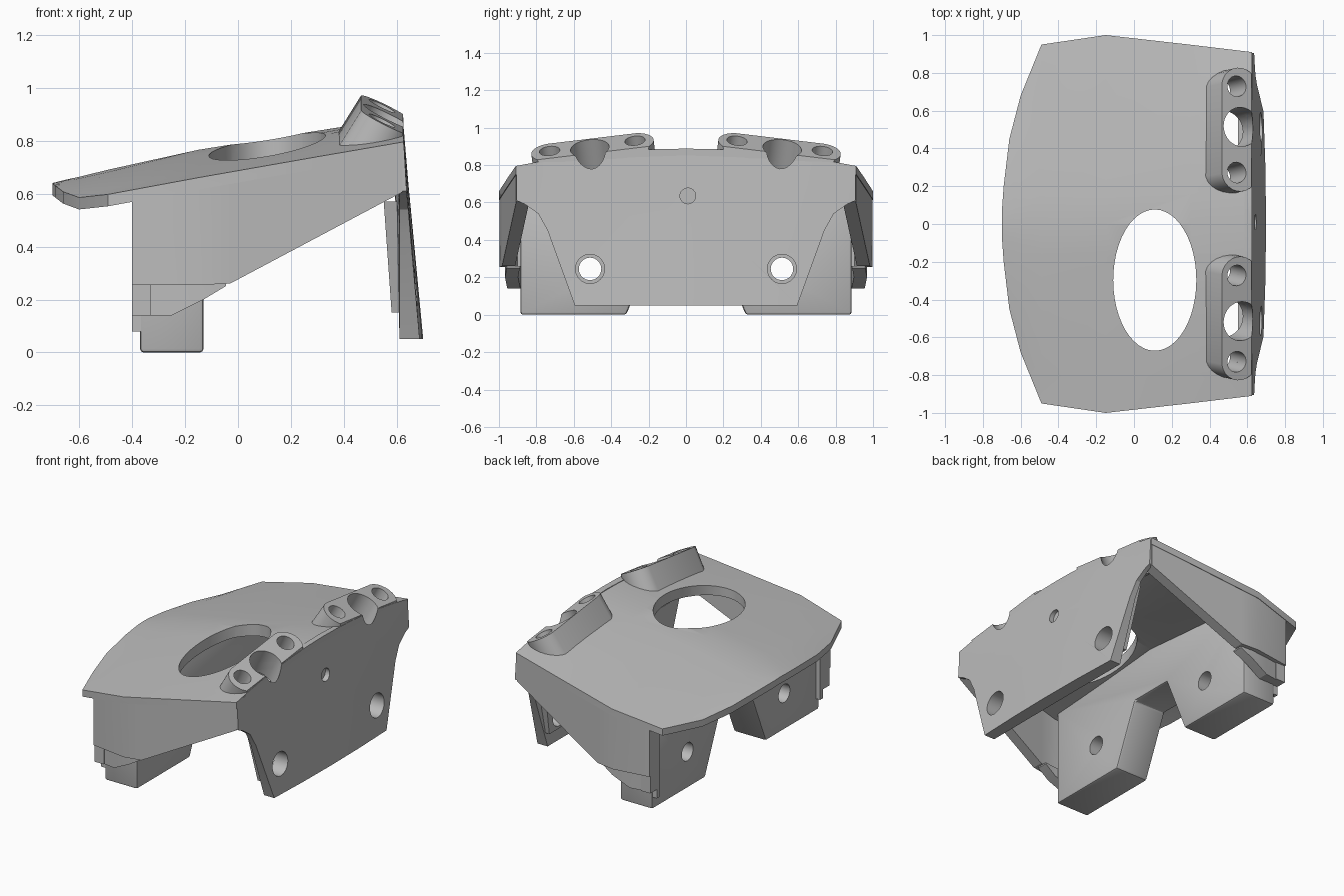
import bpy, bmesh, math
from mathutils import Vector

if "Cube" in bpy.data.objects:
    bpy.data.objects.remove(bpy.data.objects["Cube"])

grey = bpy.data.materials.new("plain_grey")
grey.use_nodes = True
grey.diffuse_color = (0.5, 0.5, 0.5, 1)
grey.node_tree.nodes["Principled BSDF"].inputs["Base Color"].default_value = (0.5, 0.5, 0.5, 1)


def loft(name, sections, clip_x=None):
    """Closed solid through equal-length loops of points."""
    bm = bmesh.new()
    rings = [[bm.verts.new(p) for p in s] for s in sections]
    n = len(rings[0])
    for a, b in zip(rings, rings[1:]):
        for i in range(n):
            j = (i + 1) % n
            bm.faces.new((a[i], a[j], b[j], b[i]))
    bm.faces.new(rings[0])
    bm.faces.new(rings[-1])
    if clip_x is not None:
        cut = bmesh.ops.bisect_plane(bm, geom=bm.verts[:] + bm.edges[:] + bm.faces[:],
                                     plane_co=(clip_x, 0, 0), plane_no=(1, 0, 0), clear_outer=True)
        edges = [e for e in cut["geom_cut"] if isinstance(e, bmesh.types.BMEdge)]
        bmesh.ops.holes_fill(bm, edges=edges, sides=0)
    bmesh.ops.recalc_face_normals(bm, faces=bm.faces)
    me = bpy.data.meshes.new(name)
    bm.to_mesh(me)
    bm.free()
    me.materials.append(grey)
    ob = bpy.data.objects.new(name, me)
    bpy.context.collection.objects.link(ob)
    return ob


def rod(name, p0, p1, rx, u=(0, 1, 0), v=(0, 0, 1), ry=None, steps=32):
    u, v, ry = Vector(u), Vector(v), ry or rx
    ts = [2 * math.pi * i / steps for i in range(steps)]
    return loft(name, [[Vector(p) + u * (rx * math.cos(t)) + v * (ry * math.sin(t)) for t in ts]
                       for p in (p0, p1)])


def cut(ob, cutters):
    bpy.context.view_layer.objects.active = ob
    for c in cutters:
        m = ob.modifiers.new("hole", "BOOLEAN")
        m.operation, m.solver, m.object = "DIFFERENCE", "EXACT", c
        bpy.ops.object.modifier_apply(modifier=m.name)


def lerp(table, x, k):
    for a, b in zip(table, table[1:]):
        if x <= b[0]:
            t = max(0, (x - a[0]) / (b[0] - a[0]))
            return a[k] + (b[k] - a[k]) * t
    return table[-1][k]


def mirrored(half):
    """Complete a (y, z) half profile across y = 0."""
    return half + [(-y, z) for y, z in reversed(half)]


# Roof: x, half width, ridge height, edge height, crown exponent
ROOF = [(-0.70, 0.06, 0.64, 0.638, 1.5), (-0.69, 0.2, 0.642, 0.63, 1.5),
        (-0.66, 0.45, 0.65, 0.607, 1.5), (-0.6, 0.68, 0.663, 0.585, 1.4),
        (-0.49, 0.95, 0.69, 0.597, 1.3), (-0.15, 1.0, 0.765, 0.66, 1.05),
        (0.3, 0.949, 0.837, 0.739, 1.25), (0.625, 0.91, 0.888, 0.795, 2)]
steps = [i / 6 for i in range(-6, 7)]
roof_sections = []
for x, w, c, e, k in ROOF:
    top = [Vector((x, w * s, e + (c - e) * (1 - abs(s) ** k))) for s in steps]
    extra = 0.03 if -0.3 < x < 0.6 else 0
    under = [p - Vector((0, 0, 0.045 + extra * (1 - s * s))) for p, s in zip(top, steps)]
    roof_sections.append(top + under[::-1])
roof = loft("roof", roof_sections)

# Side walls with a slightly inset lower skirt
BOTTOM = [(-0.4, 0.14), (-0.25, 0.14), (-0.13, 0.2), (-0.03, 0.26), (0.62, 0.605)]


def side_wall(name, s, xs, inset, low, high):
    secs = []
    for x in xs:
        w = lerp(ROOF, x, 1) - inset
        z0, z1 = low(x), high(x)
        secs.append([(x, s * w, z0), (x, s * w, z1), (x, s * (w - 0.07), z1), (x, s * (w - 0.07), z0)])
    return loft(name, secs)


for side, s in (("left", 1), ("right", -1)):
    side_wall("side_wall_" + side, s, (-0.4, -0.15, -0.03, 0.62), 0.003,
              lambda x: max(0.255, lerp(BOTTOM, x, 1)), lambda x: lerp(ROOF, x, 3) - 0.02)
    side_wall("side_skirt_" + side, s, (-0.4, -0.25, -0.13, -0.045), 0.03,
              lambda x: lerp(BOTTOM, x, 1), lambda x: 0.26)
    # Narrow post closing the rear corner
    post = [(0.95, 0.58), (0.95, 0.14), (0.88, 0.14), (0.88, 0.08), (0.85, 0.08), (0.85, 0.59)]
    loft("rear_post_" + side, [[(x, s * y, z) for y, z in post] for x in (-0.4, -0.33)])

# Curved end plate, built from stations across the width
half = [(0.905, 0.61, 0.785), (0.86, 0.59, 0.795), (0.79, 0.54, 0.81), (0.74, 0.45, 0.823),
        (0.595, 0.05, 0.847), (0.3, 0.05, 0.876)]
stations = [(-y, a, b) for y, a, b in half] + [(0, 0.05, 0.887)] + list(reversed(half))
plate_sections = []
for y, z0, z1 in stations:
    outer, inner = [], []
    for t in (0, 0.35, 0.7, 1):
        z = z0 + (z1 - z0) * t
        x = 0.622 + 0.082 * max(0, 1 - z / 0.86) * (1 - 0.5 * y * y)
        outer.append((x, y, z))
        inner.append((0.61 - 0.025 * t, y, z))
    plate_sections.append(outer + inner[::-1])
end_plate = loft("end_plate", plate_sections)


# Thick foot block reaching the roof, with a tapered notch in the middle
def foot_profile(x, edge, ridge):
    pts = mirrored([(0.885, edge), (0.885, 0), (0.32, 0), (0.15, 0.4)]) + [(0, ridge)]
    return [(x, y, z) for y, z in pts]


foot_block = loft("foot_block", [foot_profile(-0.37, 0.58, 0.68), foot_profile(-0.13, 0.645, 0.735)])
bevel = foot_block.modifiers.new("soft_edges", "BEVEL")
bevel.width, bevel.segments, bevel.limit_method = 0.014, 2, "ANGLE"
bpy.context.view_layer.objects.active = foot_block
bpy.ops.object.modifier_apply(modifier=bevel.name)

# Raised three-hole bosses, tilted toward the end plate
cutters = []
for side, s in (("left", 1), ("right", -1)):
    n = Vector((0.45, 0.11 * s, 0.9)).normalized()
    u = Vector((0, 1, -0.12 * s)).normalized()
    v = u.cross(n).normalized()
    c = Vector((0.558, 0.5 * s, 0.896))
    outline, base = [], []
    for i in range(24):
        t = 2 * math.pi * (i + 0.5) / 24
        off = 0.225 if math.cos(t) > 0 else -0.225
        p = c + u * (off + 0.105 * math.cos(t)) + v * (0.105 * math.sin(t))
        outline.append(p)
        base.append(p - n * 0.19 + v * (0.018 * math.sin(t)))
    boss = loft("boss_" + side, [outline, base], clip_x=0.622)
    holes = []
    for off, r, dx in ((-0.23, 0.055, -0.018), (0.015 * s, 0.104, 0.012), (0.23, 0.055, -0.018)):
        p = c + u * off + Vector((dx, 0, 0))
        holes.append(rod("cutter", p + n * 0.15, p - n * 0.33, r, u, v))
    cut(boss, holes)
    cutters += holes
    cut(end_plate, holes[1:2])

# Large oval opening in the roof
oval = rod("cutter", (0.11, -0.297, 0.4), (0.11, -0.297, 1.2), 0.22, (1, 0, 0), (0, 1, 0), 0.374, 48)
cut(roof, cutters + [oval])
cutters.append(oval)

# Fastener holes through the end plate and the feet, with pads behind the plate
for side, s in (("left", 1), ("right", -1)):
    y = 0.513 * s
    bore = rod("cutter", (-0.6, y, 0.245), (0.3, y, 0.245), 0.06)
    clearance = rod("cutter", (0.4, y, 0.245), (0.9, y, 0.245), 0.078)
    pad = loft("pad_" + side, [[(0.62, s * a, z), (0.62, s * b, z), (x, s * b, z), (x, s * a, z)]
                               for x, z, a, b in ((0.58, 0.15, 0.4, 0.62), (0.55, 0.57, 0.4, 0.72))])
    cut(foot_block, [bore])
    cut(end_plate, [clearance])
    cut(pad, [clearance])
    cutters += [bore, clearance]
pin = rod("cutter", (0.612, 0.01, 0.635), (0.8, 0.01, 0.635), 0.042)
cut(end_plate, [pin])
cutters.append(pin)

for c in cutters:
    bpy.data.objects.remove(c)

# Smooth round surfaces, keep hard edges
bpy.ops.object.select_all(action="DESELECT")
for ob in bpy.context.collection.objects:
    if ob.type == "MESH":
        ob.select_set(True)
        bpy.context.view_layer.objects.active = ob
bpy.ops.object.shade_smooth_by_angle(angle=math.radians(25))
